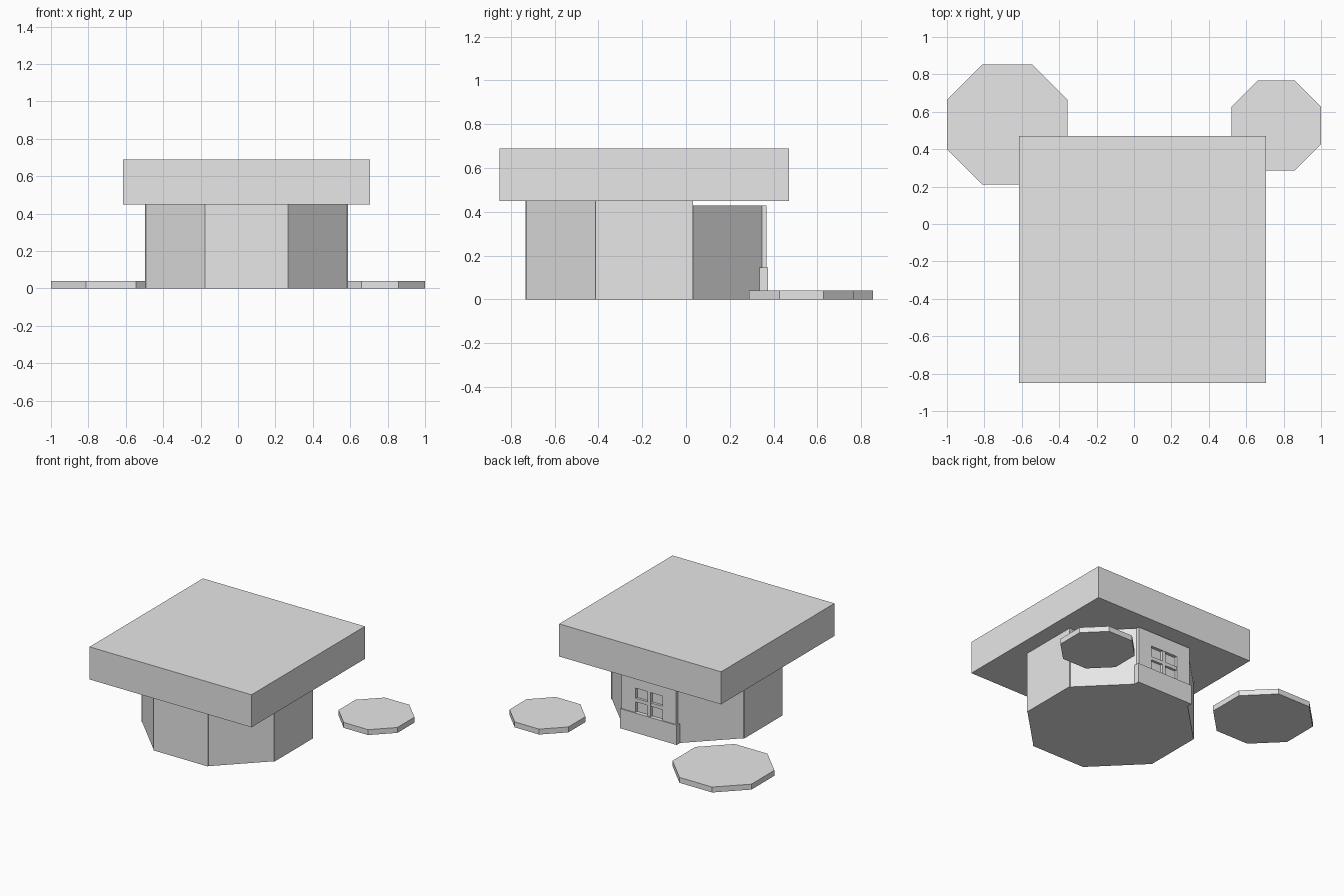
import bpy, bmesh, math
from mathutils import Vector

cube = bpy.data.objects.get("Cube")
if cube:
    bpy.data.objects.remove(cube, do_unlink=True)

# One plain grey for the whole model
grey = bpy.data.materials.new("light_grey")
grey.use_nodes = True
colour = (0.8, 0.8, 0.8, 1)
grey.diffuse_color = colour
grey.node_tree.nodes["Principled BSDF"].inputs["Base Color"].default_value = colour

CX, CY = 0.045, -0.19        # middle of the hut
APOTHEM, HALF = 0.537, 0.222  # core wall distance, half panel width
EAVES, LOW = 0.45, 0.43       # front and back wall heights


def finish(name, bm):
    bmesh.ops.recalc_face_normals(bm, faces=bm.faces)
    mesh = bpy.data.meshes.new(name)
    bm.to_mesh(mesh)
    bm.free()
    mesh.materials.append(grey)
    obj = bpy.data.objects.new(name, mesh)
    bpy.context.collection.objects.link(obj)
    return obj


def box(name, low, high):
    low, high = Vector(low), Vector(high)
    bm = bmesh.new()
    bmesh.ops.create_cube(bm, size=1)
    for v in bm.verts:
        v.co = (low + high) / 2 + v.co * (high - low)
    return finish(name, bm)


def octagon(name, x, y, apothem, height, cut_y=None):
    bm = bmesh.new()
    radius = apothem / math.cos(math.pi / 8)
    ring = []
    for i in range(8):
        a = math.pi / 8 + i * math.pi / 4
        ring.append(bm.verts.new((x + radius * math.cos(a), y + radius * math.sin(a), 0)))
    base = bm.faces.new(ring)
    top = bmesh.ops.extrude_face_region(bm, geom=[base])["geom"]
    for v in top:
        if isinstance(v, bmesh.types.BMVert):
            v.co.z = height
    if cut_y is not None:
        # Keep only the part in front of the cut, at eaves level
        cut = bmesh.ops.bisect_plane(bm, geom=bm.verts[:] + bm.edges[:] + bm.faces[:],
                                     plane_co=(0, cut_y, 0), plane_no=(0, 1, 0), clear_outer=True)
        edges = [e for e in cut["geom_cut"] if isinstance(e, bmesh.types.BMEdge)]
        bmesh.ops.holes_fill(bm, edges=edges)
    return finish(name, bm)


# Walls: a low octagonal core, with a taller front part
octagon("wall_core", CX, CY, APOTHEM - 0.001, LOW)
octagon("front_walls", CX, CY, APOTHEM, EAVES, CY + HALF - 0.005)

# Slightly raised panels on the front and the two sides
OUT = 0.543
box("front_panel", (CX - HALF, CY - OUT, 0), (CX + HALF, CY - 0.5, EAVES))
for name, s in (("left_panel", 1), ("right_panel", -1)):
    xs = sorted((CX + s * 0.5, CX + s * OUT))
    box(name, (xs[0], CY - HALF, 0), (xs[1], CY + HALF, EAVES))

# Back wall, built around the window opening
IN, BACK = CY + 0.5, CY + 0.558
WX, W_LOW, W_HIGH = 0.11, 0.145, 0.325
box("back_lower_panel", (CX - HALF - 0.01, IN, 0), (CX + HALF + 0.01, BACK + 0.007, W_LOW))
box("back_upper_panel", (CX - HALF, IN, W_HIGH), (CX + HALF, BACK, LOW))
for name, s in (("back_left_panel", 1), ("back_right_panel", -1)):
    xs = sorted((CX + s * WX, CX + s * HALF))
    box(name, (xs[0], IN, W_LOW), (xs[1], BACK, W_HIGH))

# Window bars in the recess
MID, BAR = (W_LOW + W_HIGH) / 2, 0.013
box("window_upright", (CX - BAR, IN, W_LOW), (CX + BAR, BACK - 0.003, W_HIGH))
box("window_crossbar", (CX - WX, IN, MID - BAR), (CX + WX, BACK - 0.004, MID + BAR))

# Flat square roof
box("roof", (CX - 0.66, CY - 0.66, EAVES), (CX + 0.66, CY + 0.66, 0.69))

# Paving slabs behind the hut
octagon("large_slab", -0.678, 0.532, 0.322, 0.04)
octagon("small_slab", 0.76, 0.527, 0.24, 0.04)
